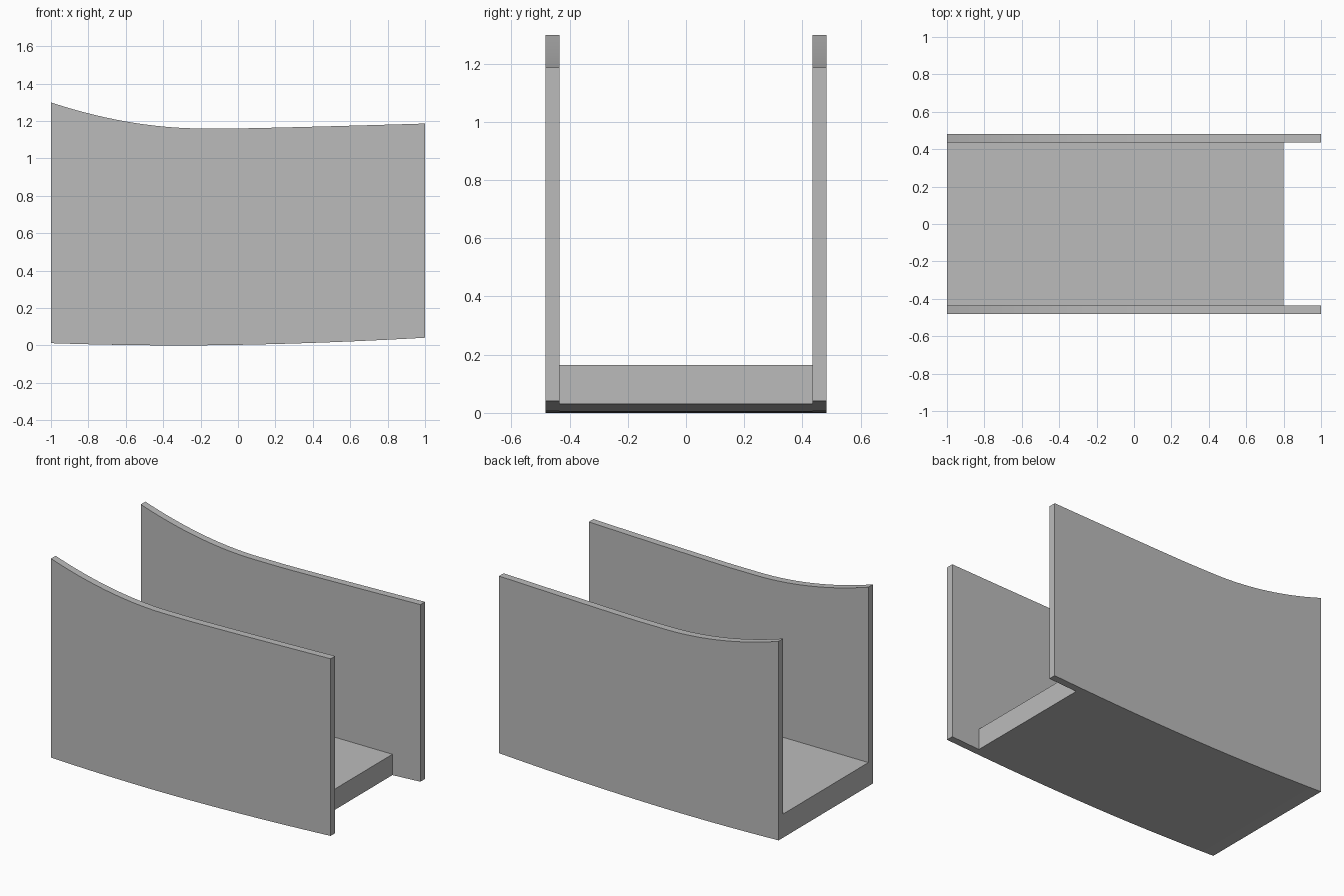
import bpy
import bmesh

if "Cube" in bpy.data.objects:
    bpy.data.objects.remove(bpy.data.objects["Cube"], do_unlink=True)

grey = bpy.data.materials.new("plain grey")
grey.use_nodes = True
colour = (0.5, 0.5, 0.5, 1)
grey.diffuse_color = colour
grey.node_tree.nodes["Principled BSDF"].inputs["Base Color"].default_value = colour

INNER, OUTER = 0.435, 0.482
FLOOR_TOP, FLOOR_END = 0.165, 0.8
STEPS = 40


def rim(x):
    """Upper edge of the side walls: sweeps up towards -x."""
    left = 0.139 * (max(0, -0.2 - x) / 0.8) ** 1.9
    right = 0.026 * max(0, x) ** 1.15
    return 1.16 + left + right


def belly(x):
    """Gently bowed underside shared by walls and floor."""
    left = 0.012 * (max(0, -0.3 - x) / 0.7) ** 2
    right = 0.041 * (max(0, x + 0.3) / 1.3) ** 1.8
    return left + right


def slab(name, x_end, top, y0, y1):
    """Extrude the profile between the underside and top along y."""
    xs = [-1 + (x_end + 1) * i / STEPS for i in range(STEPS + 1)]
    outline = [(x, belly(x)) for x in xs] + [(x, top(x)) for x in reversed(xs)]
    bm = bmesh.new()
    face = bm.faces.new([bm.verts.new((x, y0, z)) for x, z in outline])
    result = bmesh.ops.extrude_face_region(bm, geom=[face])
    moved = [g for g in result["geom"] if isinstance(g, bmesh.types.BMVert)]
    bmesh.ops.translate(bm, verts=moved, vec=(0, y1 - y0, 0))
    bmesh.ops.recalc_face_normals(bm, faces=bm.faces)
    mesh = bpy.data.meshes.new(name)
    bm.to_mesh(mesh)
    bm.free()
    mesh.materials.append(grey)
    obj = bpy.data.objects.new(name, mesh)
    bpy.context.collection.objects.link(obj)
    bpy.ops.object.select_all(action="DESELECT")
    obj.select_set(True)
    bpy.context.view_layer.objects.active = obj
    bpy.ops.object.shade_smooth_by_angle()


# Side walls and the floor between them
slab("front_wall", 1, rim, -OUTER, -INNER)
slab("back_wall", 1, rim, INNER, OUTER)
slab("floor", FLOOR_END, lambda x: FLOOR_TOP, -INNER, INNER)
